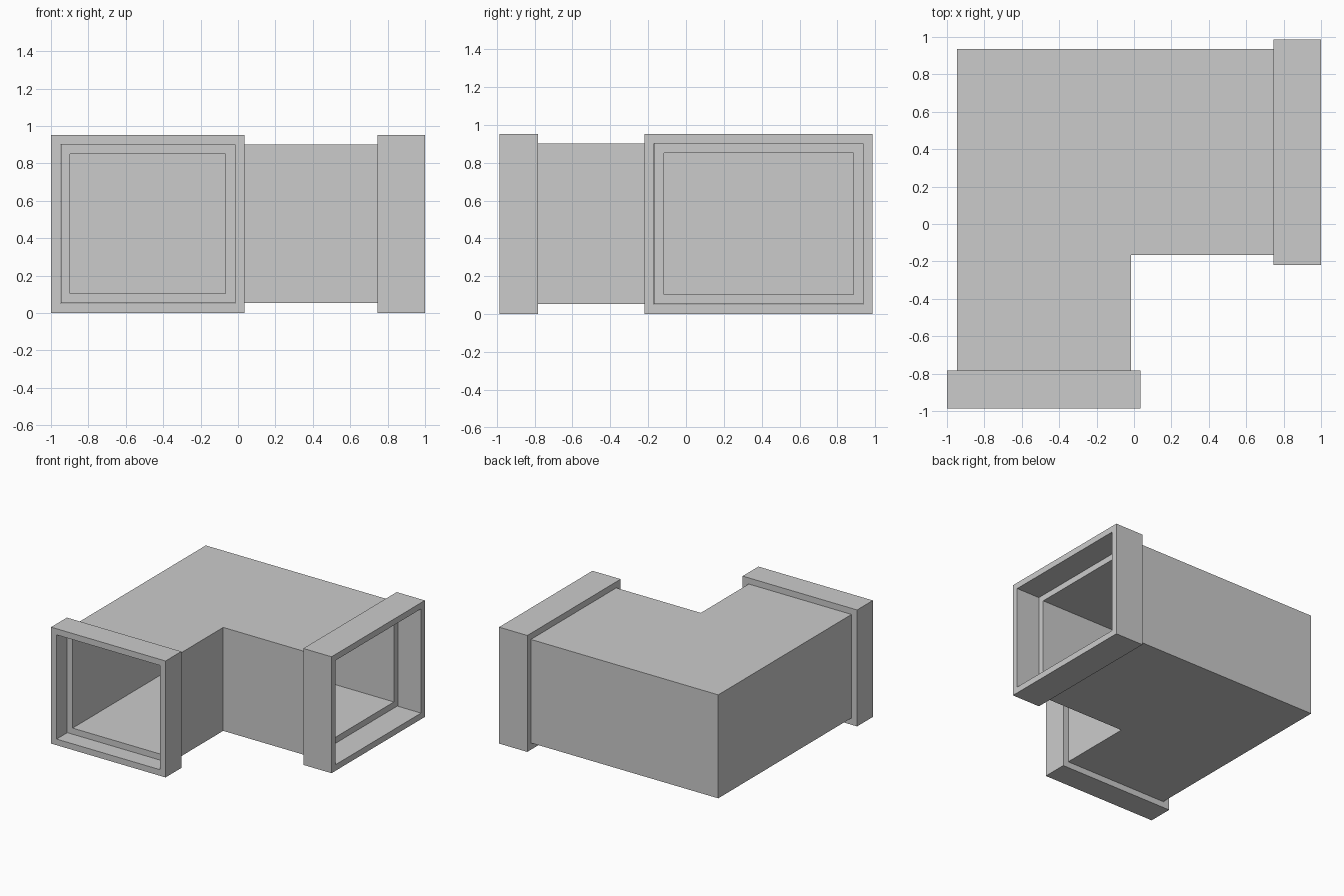
import bpy, bmesh

if "Cube" in bpy.data.objects:
    bpy.data.objects.remove(bpy.data.objects["Cube"])

WALL = 0.05


def channel(name, stations, z0, z1):
    """Sweep a hollow rectangular section along stations of (left, right, inward direction)."""
    bm = bmesh.new()
    rings = []
    for (lx, ly), (rx, ry), (dx, dy) in stations:
        pair = []
        for t in (0.0, WALL):
            a = (lx + t * dx, ly + t * dy)
            b = (rx - t * dx, ry - t * dy)
            lo, hi = z0 + t, z1 - t
            pair.append([bm.verts.new(p) for p in
                         ((*a, lo), (*b, lo), (*b, hi), (*a, hi))])
        rings.append(pair)

    def bridge(r, s):
        for i in range(4):
            j = (i + 1) % 4
            bm.faces.new((r[i], r[j], s[j], s[i]))

    # outer and inner walls, then the end rims
    for p, q in zip(rings, rings[1:]):
        bridge(p[0], q[0])
        bridge(q[1], p[1])
    bridge(rings[0][1], rings[0][0])
    bridge(rings[-1][0], rings[-1][1])
    bmesh.ops.recalc_face_normals(bm, faces=bm.faces)
    # merge the flat top and bottom across the mitre
    flat = [e for e in bm.edges if e.calc_face_angle(1.0) < 0.001]
    bmesh.ops.dissolve_edges(bm, edges=flat, use_verts=False)
    mesh = bpy.data.meshes.new(name)
    bm.to_mesh(mesh)
    bm.free()
    obj = bpy.data.objects.new(name, mesh)
    bpy.context.collection.objects.link(obj)
    return obj


# L-shaped duct with a mitred corner
channel("elbow_duct", [
    ((-0.947, -0.855), (-0.017, -0.855), (1, 0)),
    ((-0.947, 0.936), (-0.017, -0.167), (1, -1)),
    ((0.79, 0.936), (0.79, -0.167), (0, -1)),
], 0.054, 0.9)

# Flange collars around both openings
channel("front_collar", [
    ((-1.0, -0.986), (0.035, -0.986), (1, 0)),
    ((-1.0, -0.782), (0.035, -0.782), (1, 0)),
], 0.0, 0.952)
channel("side_collar", [
    ((0.745, 0.986), (0.745, -0.22), (0, -1)),
    ((1.0, 0.986), (1.0, -0.22), (0, -1)),
], 0.0, 0.952)
